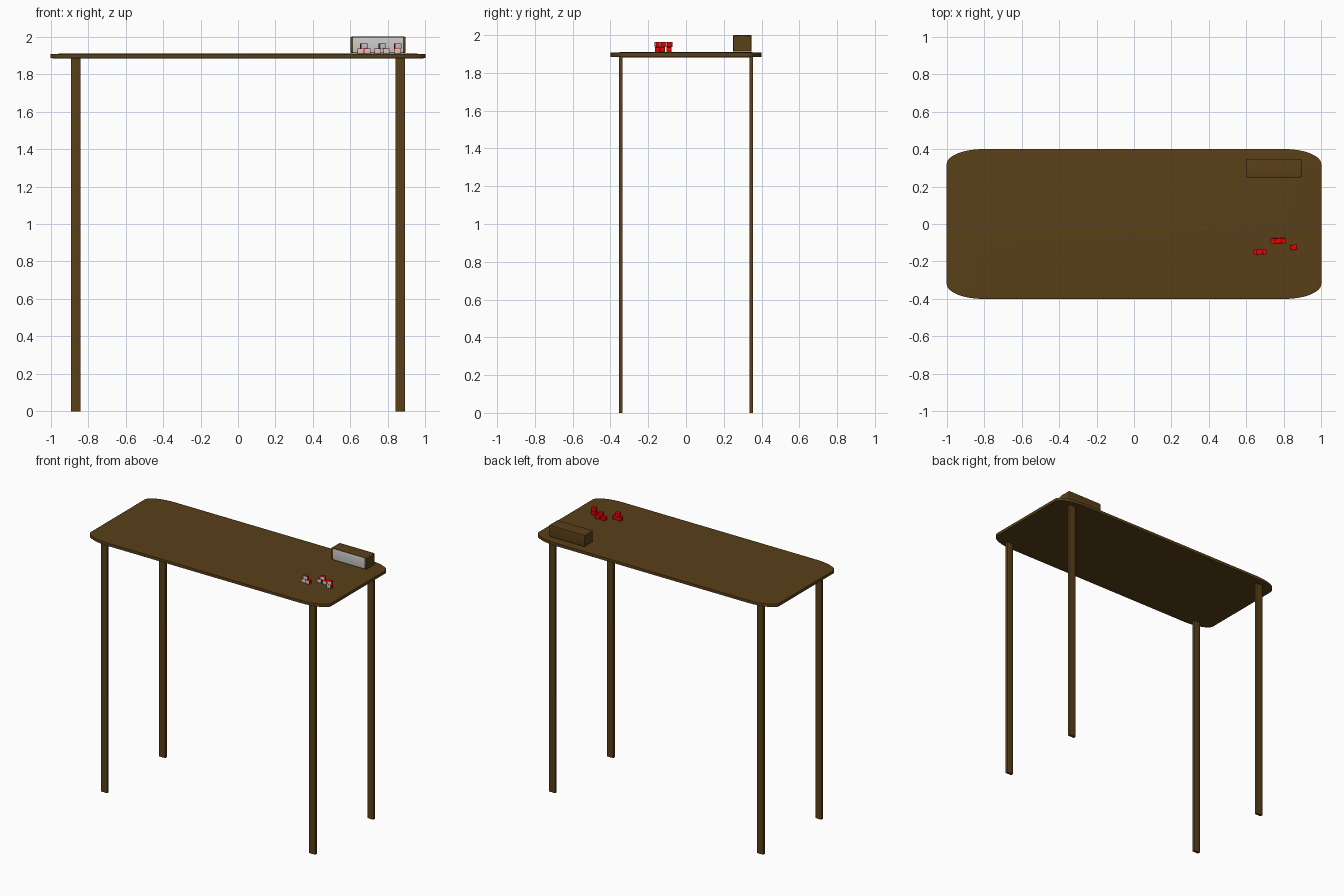
import bpy, bmesh, math

if "Cube" in bpy.data.objects:
    bpy.data.objects.remove(bpy.data.objects["Cube"])


def material(name, rgb):
    m = bpy.data.materials.new(name)
    m.diffuse_color = (*rgb, 1)
    m.use_nodes = True
    m.node_tree.nodes["Principled BSDF"].inputs["Base Color"].default_value = m.diffuse_color
    return m


WOOD = material("wood", (0.10, 0.05, 0.009))
RED = material("red", (0.8, 0.0, 0.0))
GREY = material("grey", (0.8, 0.8, 0.8))


def rounded_block(name, centre, half, bevel, segments, body, front=None, turn=0):
    """Bevelled cube stretched to half sizes, so corners become elliptical."""
    bm = bmesh.new()
    bmesh.ops.create_cube(bm, size=2)
    bmesh.ops.bevel(bm, geom=bm.edges[:], offset=bevel, segments=segments,
                    profile=0.5, affect='EDGES')
    bm.normal_update()
    if front:
        for f in bm.faces:
            if f.normal.y < -0.999:
                f.material_index = 1
    bmesh.ops.scale(bm, vec=half, verts=bm.verts)
    mesh = bpy.data.meshes.new(name)
    bm.to_mesh(mesh)
    bm.free()
    mesh.materials.append(body)
    if front:
        mesh.materials.append(front)
    ob = bpy.data.objects.new(name, mesh)
    ob.location = centre
    ob.rotation_euler.z = math.radians(turn)
    bpy.context.collection.objects.link(ob)
    bpy.context.view_layer.objects.active = ob
    ob.select_set(True)
    bpy.ops.object.shade_smooth_by_angle(angle=math.radians(30))
    ob.select_set(False)
    return ob


# Table top
rounded_block("table_top", (0, 0, 1.896), (1, 0.4, 0.0135), 0.2, 8, WOOD)

# Four legs
for sx, side in ((-1, "left"), (1, "right")):
    for sy, end in ((-1, "front"), (1, "back")):
        rounded_block(f"{end}_{side}_leg", (sx * 0.865, sy * 0.345, 0.943),
                      (0.025, 0.01, 0.943), 0.001, 1, WOOD)

# Box with a grey front panel
rounded_block("box", (0.747, 0.298, 1.956), (0.147, 0.05, 0.044), 0.1, 4, WOOD, GREY)

# Small stacked blocks: x, y, layer, turn
blocks = [
    (0.655, -0.150, 0, 0), (0.690, -0.150, 0, 0), (0.670, -0.150, 1, 15),
    (0.746, -0.090, 0, 0), (0.792, -0.090, 0, 0), (0.770, -0.090, 1, 15),
    (0.850, -0.125, 0, 0), (0.852, -0.125, 1, 15),
]
for i, (x, y, layer, turn) in enumerate(blocks):
    rounded_block(f"small_block_{i + 1}", (x, y, 1.9225 + layer * 0.027),
                  (0.0175, 0.014, 0.0135), 0.1, 3, RED, GREY, turn)
